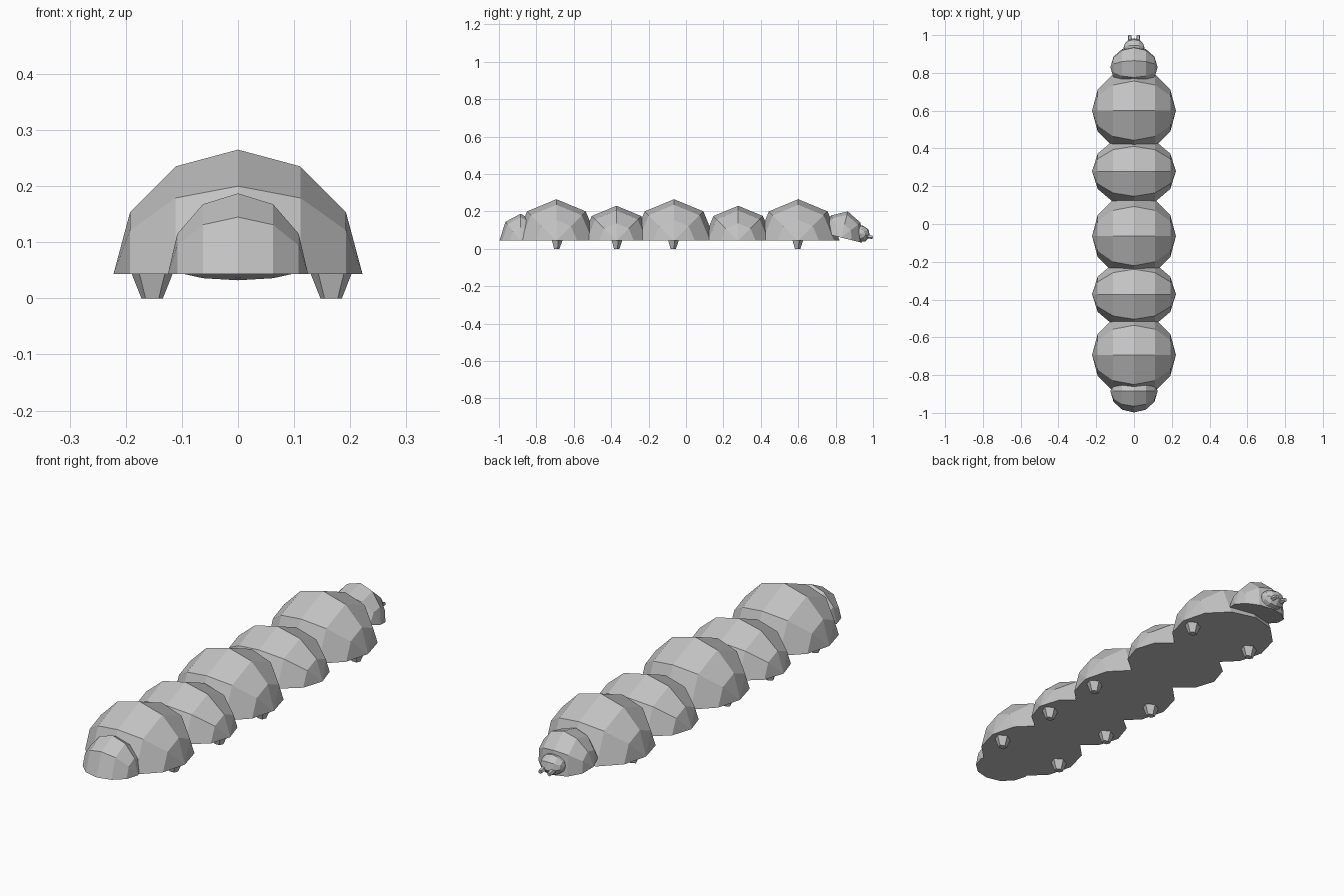
import bpy, bmesh, math
from mathutils import Matrix

if "Cube" in bpy.data.objects:
    bpy.data.objects.remove(bpy.data.objects["Cube"])

grey = bpy.data.materials.new("plain_grey")
grey.diffuse_color = (0.55, 0.55, 0.55, 1)
grey.use_nodes = True
grey.node_tree.nodes["Principled BSDF"].inputs["Base Color"].default_value = grey.diffuse_color


def finish(bm, name):
    bmesh.ops.recalc_face_normals(bm, faces=bm.faces)
    me = bpy.data.meshes.new(name)
    bm.to_mesh(me)
    bm.free()
    me.materials.append(grey)
    ob = bpy.data.objects.new(name, me)
    bpy.context.collection.objects.link(ob)
    return ob


def ball(name, centre, radii, dome=True, tilt=0.0, seg=8, rings=6):
    """Low-poly ball with its poles on x; a dome keeps only the closed upper half."""
    bm = bmesh.new()
    bmesh.ops.create_uvsphere(bm, u_segments=seg, v_segments=rings, radius=1)
    bmesh.ops.rotate(bm, verts=bm.verts, matrix=Matrix.Rotation(math.pi / 2, 3, 'Y'))
    if dome:
        geom = bm.verts[:] + bm.edges[:] + bm.faces[:]
        bmesh.ops.bisect_plane(bm, geom=geom, plane_co=(0, 0, 0), plane_no=(0, 0, 1),
                               dist=1e-4, clear_inner=True)
        bmesh.ops.holes_fill(bm, edges=[e for e in bm.edges if e.is_boundary])
    bmesh.ops.scale(bm, verts=bm.verts, vec=radii)
    bmesh.ops.rotate(bm, verts=bm.verts, matrix=Matrix.Rotation(-tilt, 3, 'X'))
    bmesh.ops.translate(bm, verts=bm.verts, vec=centre)
    return finish(bm, name)


def cone(name, centre, r1, r2, depth, sides, stretch=(1, 1, 1), turn=None):
    bm = bmesh.new()
    bmesh.ops.create_cone(bm, cap_ends=True, segments=sides, radius1=r1, radius2=r2, depth=depth)
    bmesh.ops.scale(bm, verts=bm.verts, vec=stretch)
    if turn:
        bmesh.ops.rotate(bm, verts=bm.verts, matrix=turn)
    bmesh.ops.translate(bm, verts=bm.verts, vec=centre)
    return finish(bm, name)


BASE = 0.043

# Body segments, alternating large and small
for i, y in enumerate((-0.693, -0.372, -0.064, 0.279, 0.60)):
    r = 0.222 if i % 2 == 0 else 0.187
    ball(f"body_segment_{i + 1}", (0, y, BASE), (0.222, r, r))

# Tail
ball("tail", (0, -0.885, BASE), (0.125, 0.113, 0.144))

# Head, tipped forward
ball("head", (0, 0.83, 0.06), (0.125, 0.115, 0.144), tilt=math.radians(14))

# Snout and two small mouth prongs
ball("snout", (0, 0.934, 0.08), (0.055, 0.05, 0.046), dome=False, tilt=math.radians(14))
forward = Matrix.Rotation(math.radians(-100), 3, 'X')
for side, s in (("left", -1), ("right", 1)):
    cone(f"mouth_prong_{side}", (s * 0.022, 0.974, 0.066), 0.014, 0.009, 0.05, 5, turn=forward)

# Stubby feet, tapering downward
for i, y in enumerate((-0.692, -0.372, -0.07, 0.595)):
    for side, x in (("left", -0.153), ("right", 0.166)):
        cone(f"foot_{side}_{i + 1}", (x, y, 0.025), 0.02, 0.041, 0.05, 5, (1, 0.8, 1))
